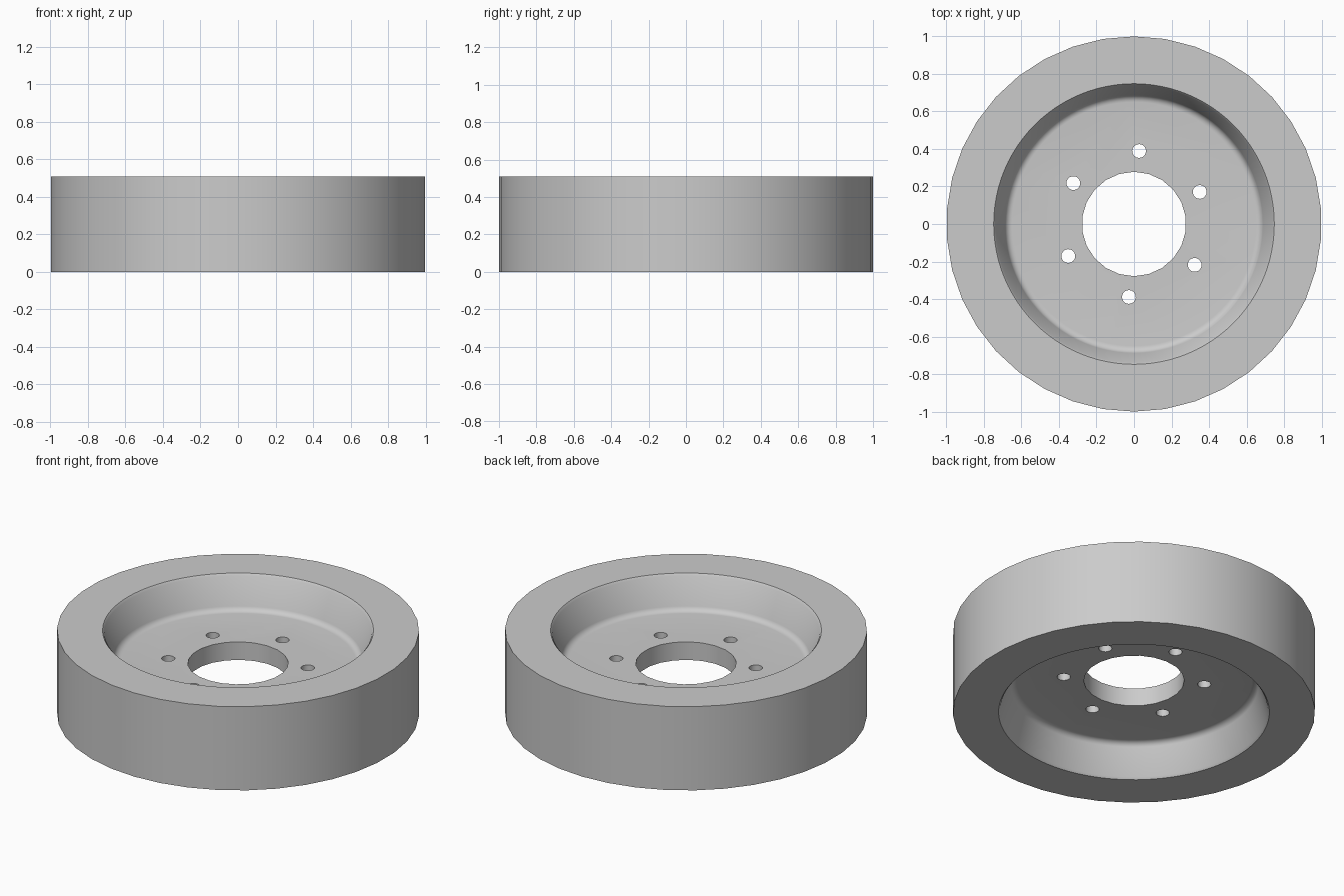
import bpy
import bmesh
import math

HEIGHT = 0.51
WEB_BOTTOM, WEB_TOP = 0.20, 0.31

if "Cube" in bpy.data.objects:
    bpy.data.objects.remove(bpy.data.objects["Cube"], do_unlink=True)

grey = bpy.data.materials.new("plain_grey")
grey.use_nodes = True
colour = (0.6, 0.6, 0.6, 1)
grey.diffuse_color = colour
grey.node_tree.nodes["Principled BSDF"].inputs["Base Color"].default_value = colour


def lathe(name, profile, segments, phase=0.0, centre=(0, 0)):
    """Closed solid of revolution about z; profile runs (radius, z) upwards."""
    bm = bmesh.new()
    rings = []
    for radius, z in profile:
        ring = []
        for i in range(segments):
            a = phase + math.tau * i / segments
            ring.append(bm.verts.new((centre[0] + radius * math.cos(a),
                                      centre[1] + radius * math.sin(a), z)))
        rings.append(ring)
    for low, high in zip(rings, rings[1:]):
        for i in range(segments):
            j = (i + 1) % segments
            bm.faces.new((low[i], low[j], high[j], high[i]))
    bm.faces.new(rings[0][::-1])
    bm.faces.new(rings[-1])
    bmesh.ops.recalc_face_normals(bm, faces=bm.faces)
    mesh = bpy.data.meshes.new(name)
    bm.to_mesh(mesh)
    bm.free()
    mesh.materials.append(grey)
    obj = bpy.data.objects.new(name, mesh)
    bpy.context.collection.objects.link(obj)
    return obj


def recess_profile(floor, rim):
    """Tapered dish with a filleted floor corner and a broken rim edge."""
    d = 1 if rim > floor else -1
    points = [(0.65, floor)]
    for k in range(1, 6):
        a = math.radians(14 * k)
        points.append((0.65 + 0.04 * math.sin(a), floor + d * 0.04 * (1 - math.cos(a))))
    points += [(0.738, rim - d * 0.012), (0.748, rim), (0.748, rim + d * 0.1)]
    return points[::d]


# Wheel body
wheel = lathe("wheel_body", [(1, 0), (1, HEIGHT)], 38, math.pi / 2)

# Dished recesses, centre bore and bolt holes
cutters = [
    lathe("top_recess_cutter", recess_profile(WEB_TOP, HEIGHT), 96),
    lathe("bottom_recess_cutter", recess_profile(WEB_BOTTOM, 0), 96),
    lathe("centre_bore_cutter", [(0.278, -0.3), (0.278, 0.8)], 22, math.pi / 2),
]
for k in range(6):
    a = math.radians(86 + 60 * k)
    cutters.append(lathe("bolt_hole_cutter", [(0.037, -0.3), (0.037, 0.8)], 16, a,
                         (0.39 * math.cos(a), 0.39 * math.sin(a))))

bpy.context.view_layer.objects.active = wheel
for cutter in cutters:
    cut = wheel.modifiers.new(cutter.name, 'BOOLEAN')
    cut.operation = 'DIFFERENCE'
    cut.solver = 'EXACT'
    cut.object = cutter
    bpy.ops.object.modifier_apply(modifier=cut.name)
    bpy.data.objects.remove(cutter, do_unlink=True)

# Smooth curved walls, crisp edges
bpy.ops.object.select_all(action='DESELECT')
wheel.select_set(True)
bpy.ops.object.shade_smooth_by_angle(angle=math.radians(35))
